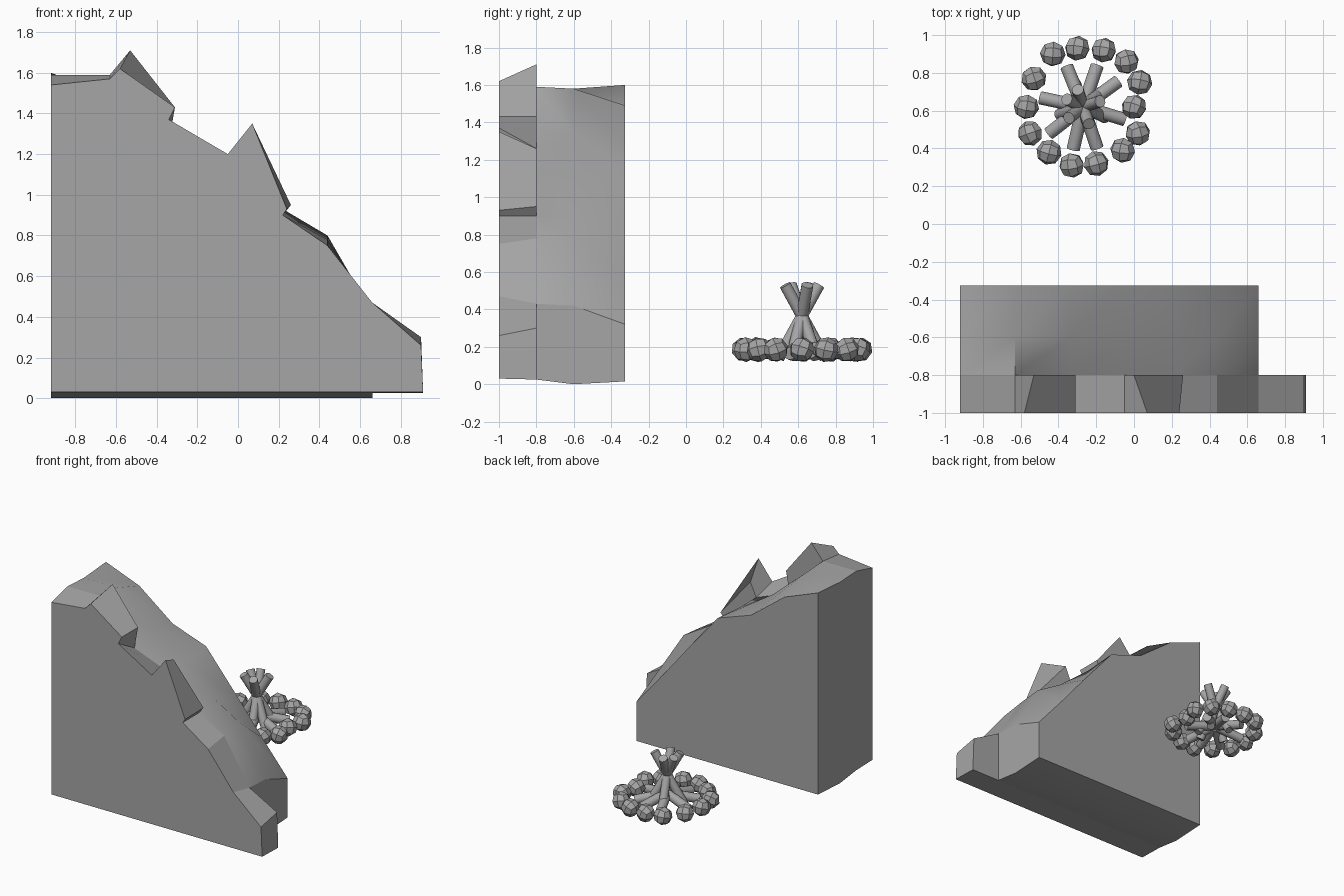
import bpy, bmesh, random
from math import cos, sin, radians
from mathutils import Vector, Euler

random.seed(4)
if "Cube" in bpy.data.objects:
    bpy.data.objects.remove(bpy.data.objects["Cube"], do_unlink=True)

grey = bpy.data.materials.new("stone grey")
grey.use_nodes = True
colour = (0.38, 0.38, 0.38, 1)
grey.diffuse_color = colour
grey.node_tree.nodes["Principled BSDF"].inputs["Base Color"].default_value = colour


def finish(bm, name, smooth_angle=None):
    """Turn a bmesh into a named, coloured object."""
    bmesh.ops.recalc_face_normals(bm, faces=bm.faces)
    mesh = bpy.data.meshes.new(name)
    bm.to_mesh(mesh)
    bm.free()
    mesh.materials.append(grey)
    obj = bpy.data.objects.new(name, mesh)
    bpy.context.collection.objects.link(obj)
    if smooth_angle:
        bpy.ops.object.select_all(action="DESELECT")
        obj.select_set(True)
        bpy.context.view_layer.objects.active = obj
        bpy.ops.object.shade_smooth_by_angle(angle=radians(smooth_angle))
    return obj


def loft(name, sections, caps, smooth_angle):
    """Join matching outlines, each given as depth, floor height and skyline."""
    bm = bmesh.new()
    rings = []
    for y, floor, skyline in sections:
        outline = [(skyline[0][0], floor)] + skyline + [(skyline[-1][0], floor)]
        rings.append([bm.verts.new((x, y, z)) for x, z in outline])
    for a, b in zip(rings, rings[1:]):
        for i in range(len(a)):
            j = (i + 1) % len(a)
            bm.faces.new((a[i], a[j], b[j], b[i]))
    for cap in caps:
        bm.faces.new(rings[cap])
    return finish(bm, name, smooth_angle)


# Jagged front slab of the cliff, with two overhanging spikes
front_edge = [(-.92, 1.54), (-.63, 1.57), (-.58, 1.62), (-.31, 1.43), (-.34, 1.37),
              (-.05, 1.2), (.07, 1.35), (.24, .93), (.22, .9), (.44, .75),
              (.66, .47), (.9, .26), (.91, .03)]
rear_edge = [(-.92, 1.59), (-.63, 1.59), (-.53, 1.71), (-.31, 1.43), (-.34, 1.26),
             (-.05, 1.15), (0, 1.26), (.26, .95), (.22, .9), (.44, .78),
             (.66, .43), (.9, .3), (.91, .03)]
loft("cliff_front_slab", [(-1, .03, front_edge), (-.8, .025, rear_edge)], (0, -1), 15)

# Main body of the cliff, open where it meets the slab
stations = (-.92, -.63, -.34, -.05, .22, .44, .66)
heights = {
    (-.8, .025): (1.59, 1.59, 1.26, 1.15, .9, .78, .43),
    (-.6, 0): (1.58, 1.58, 1.33, 1.15, .93, .8, .42),
    (-.325, .015): (1.6, 1.49, 1.27, 1.17, .85, .58, .32),
}
body = [(y, floor, list(zip(stations, row))) for (y, floor), row in heights.items()]
loft("cliff_body", body, (-1,), 30)

# Ring of fire stones
stone_spots = [(-.3, .93), (-.16, .92), (-.04, .86), (.03, .75), (0, .62), (.02, .48),
               (-.06, .39), (-.2, .32), (-.33, .31), (-.45, .38), (-.55, .48),
               (-.57, .62), (-.53, .77), (-.43, .9)]
for x, y in stone_spots:
    bm = bmesh.new()
    bmesh.ops.create_cube(bm, size=1)
    bmesh.ops.subdivide_edges(bm, edges=bm.edges, cuts=1, use_grid_fill=True)
    turn = Euler([random.uniform(-.4, .4) for axis in "xyz"]).to_matrix()
    for v in bm.verts:
        v.co = turn @ (v.co.normalized() * .068) + Vector((x, y, .185))
    finish(bm, "fire_stone", 30)

centre = Vector((-.27, .62, 0))


def log(name, start, end, radius):
    """Round log between two points measured from the fire's centre."""
    axis = end - start
    bm = bmesh.new()
    bmesh.ops.create_cone(bm, cap_ends=True, segments=12, radius1=radius,
                          radius2=radius, depth=axis.length)
    turn = axis.to_track_quat("Z", "Y").to_matrix()
    for v in bm.verts:
        v.co = turn @ v.co + (start + end) / 2 + centre
    finish(bm, name, 40)


def polar(angle, radius, z):
    a = radians(angle)
    return Vector((radius * cos(a), radius * sin(a), z))


# Logs lying outward like spokes
for angle in (112, 71, 36, -17, -71, -103, -142, 168):
    log("spoke_log", polar(angle, .02, .21), polar(angle, .23, .165), .035)

# Upright logs crossing over the middle
for angle in (18, 107, 155, 218, 289):
    log("upright_log", polar(angle + 180, .13, .14), polar(angle, .095, .53), .032)
